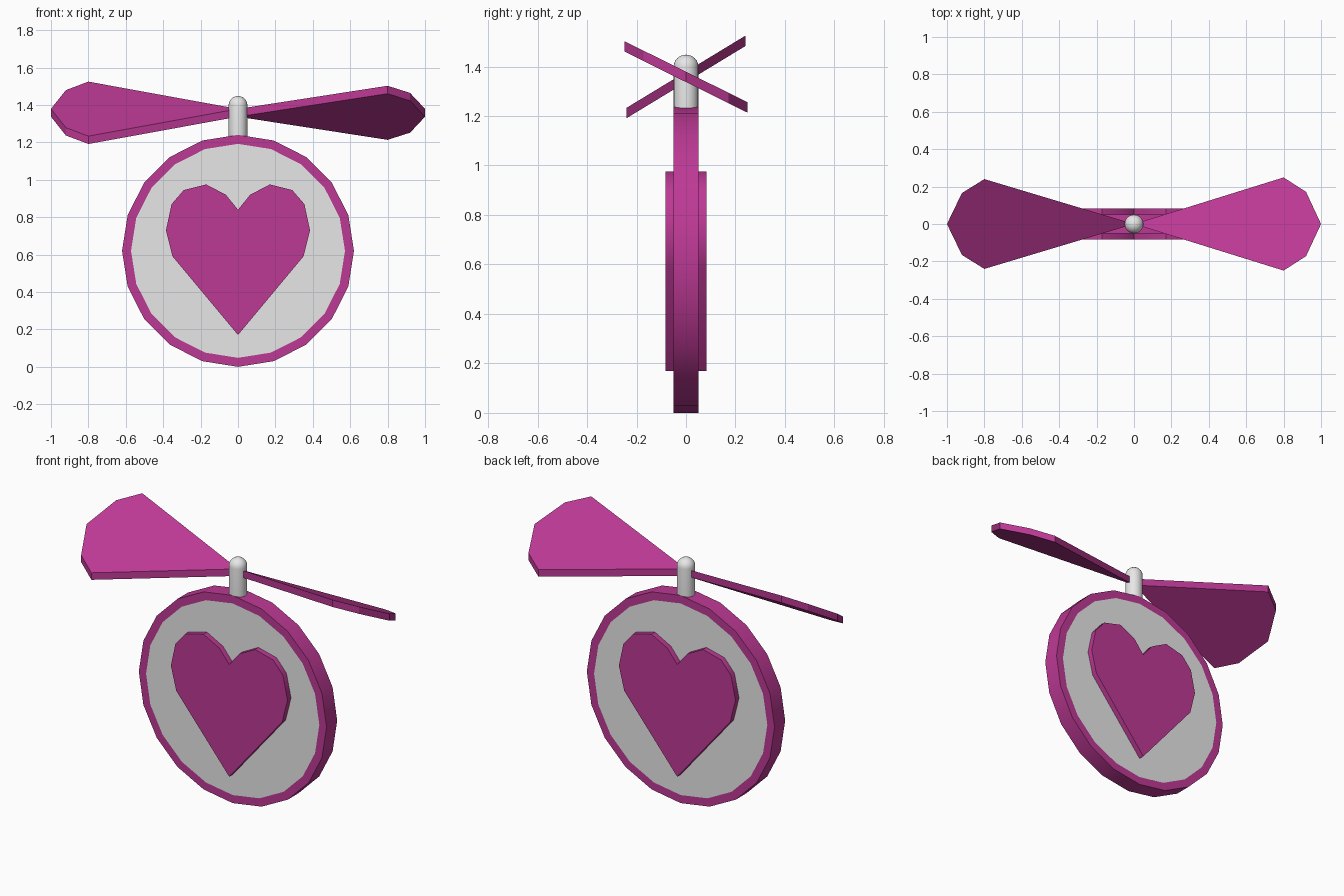
import bpy, bmesh
from math import cos, sin, pi, radians

old = bpy.data.objects.get("Cube")
if old:
    bpy.data.objects.remove(old, do_unlink=True)


def make_material(name, rgb):
    mat = bpy.data.materials.new(name)
    mat.use_nodes = True
    mat.diffuse_color = (*rgb, 1)
    mat.node_tree.nodes["Principled BSDF"].inputs["Base Color"].default_value = (*rgb, 1)
    return mat


magenta = make_material("magenta", (0.51, 0.041, 0.30))
white = make_material("soft white", (0.8, 0.8, 0.8))


def finish(name, bm, mats, angle=30):
    bmesh.ops.recalc_face_normals(bm, faces=bm.faces)
    mesh = bpy.data.meshes.new(name)
    bm.to_mesh(mesh)
    bm.free()
    for mat in mats:
        mesh.materials.append(mat)
    obj = bpy.data.objects.new(name, mesh)
    bpy.context.collection.objects.link(obj)
    bpy.ops.object.select_all(action="DESELECT")
    obj.select_set(True)
    bpy.context.view_layer.objects.active = obj
    bpy.ops.object.shade_smooth_by_angle(angle=radians(angle))
    return obj


def prism(points, offset):
    """Closed slab from a 3D outline, extruded along offset."""
    bm = bmesh.new()
    face = bm.faces.new([bm.verts.new(p) for p in points])
    new = bmesh.ops.extrude_face_region(bm, geom=[face])["geom"]
    bmesh.ops.translate(bm, vec=offset, verts=[v for v in new if isinstance(v, bmesh.types.BMVert)])
    return bm


# Round body: a 20-sided disc with a flush white panel inset on front and back
R, HALF, MID, SIDES = 0.62, 0.05, 0.62, 20
ring = [(R * sin(2 * pi * i / SIDES), -HALF, MID + R * cos(2 * pi * i / SIDES)) for i in range(SIDES)]
bm = prism(ring, (0, 2 * HALF, 0))
bmesh.ops.recalc_face_normals(bm, faces=bm.faces)
caps = [f for f in bm.faces if len(f.verts) == SIDES]
bmesh.ops.inset_individual(bm, faces=caps, thickness=0.048)
for f in bm.faces:
    f.material_index = int(len(f.verts) == SIDES)
finish("round_body", bm, [magenta, white])

# Heart standing proud of both sides
half = [(0.065, 0.92), (0.17, 0.975), (0.29, 0.945), (0.355, 0.87),
        (0.385, 0.73), (0.35, 0.59)]
outline = [(0, 0.84)] + half + [(0, 0.17)] + [(-x, z) for x, z in reversed(half)]
finish("heart", prism([(x, -0.083, z) for x, z in outline], (0, 0.166, 0)), [magenta], 40)

# Stem with a domed top, spun from a profile
bm = bmesh.new()
dome = [(0.05 * cos(radians(a)), 1.4 + 0.048 * sin(radians(a))) for a in range(0, 91, 15)]
verts = [bm.verts.new((r, 0, z)) for r, z in [(0, 1.2), (0.05, 1.2)] + dome]
edges = [bm.edges.new(pair) for pair in zip(verts, verts[1:])]
bmesh.ops.spin(bm, geom=verts + edges, cent=(0, 0, 0), axis=(0, 0, 1), angle=2 * pi, steps=24)
bmesh.ops.remove_doubles(bm, verts=bm.verts, dist=0.0005)
finish("stem", bm, [white], 40)


# Two blades pitched in opposite directions
def blade(name, side, width, slope):
    plan = [(0, 0), (0.8, -width), (0.92, -0.69 * width), (1, 0), (0.92, 0.69 * width), (0.8, width)]
    points = [(side * x, y, 1.337 + slope * y) for x, y in plan]
    finish(name, prism(points, (0, 0, 0.042)), [magenta])


blade("left_blade", 1, 0.249, -0.496)
blade("right_blade", -1, 0.24, 0.607)
